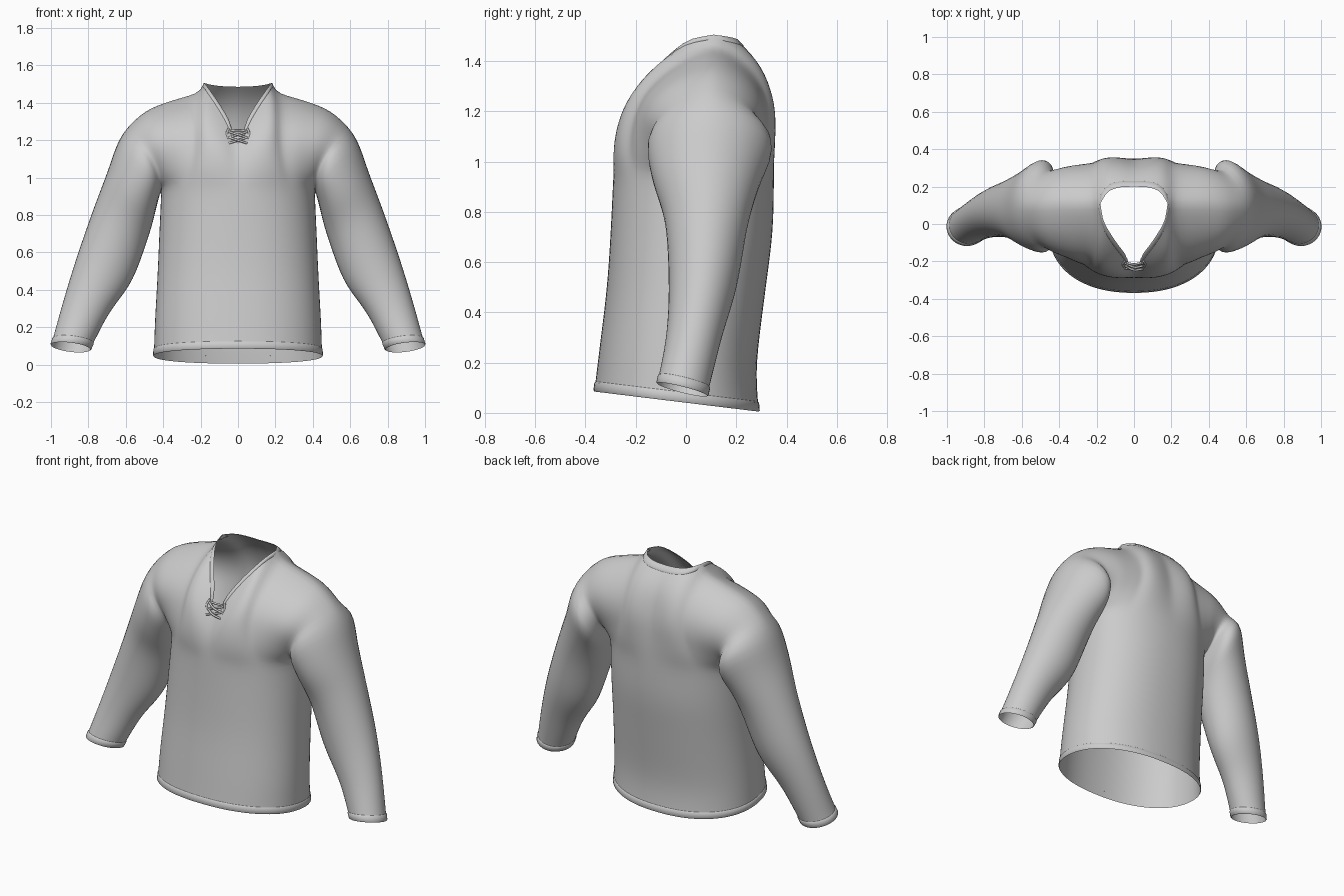
import bpy, bmesh, math
from mathutils import Vector as V

if "Cube" in bpy.data.objects:
    bpy.data.objects.remove(bpy.data.objects["Cube"])

M_NECK, M_SHOULDER, K = 12, 14, 20
M = M_NECK + M_SHOULDER


def spline(pts, n):
    """Smooth curve through pts, resampled to n equal steps."""
    p = [V(q) for q in pts]
    p = [2 * p[0] - p[1]] + p + [2 * p[-1] - p[-2]]
    d = []
    for i in range(1, len(p) - 2):
        a, b, c, e = p[i - 1:i + 3]
        for k in range(12):
            t = k / 12
            d.append(0.5 * (2 * b + (c - a) * t + (2 * a - 5 * b + 4 * c - e) * t * t
                            + (3 * b - a - 3 * c + e) * t ** 3))
    d.append(p[-2].copy())
    cum = [0]
    for a, b in zip(d, d[1:]):
        cum.append(cum[-1] + (b - a).length)
    out, i = [], 0
    for k in range(n):
        s = cum[-1] * k / n
        while cum[i + 1] < s:
            i += 1
        out.append(d[i].lerp(d[i + 1], (s - cum[i]) / max(cum[i + 1] - cum[i], 1e-9)))
    return out + [d[-1]]


def make_object(name, bm, mirror=True):
    me = bpy.data.meshes.new(name)
    bm.to_mesh(me)
    bm.free()
    for f in me.polygons:
        f.use_smooth = True
    ob = bpy.data.objects.new(name, me)
    bpy.context.collection.objects.link(ob)
    if mirror:
        m = ob.modifiers.new("mirror", 'MIRROR')
        m.merge_threshold = 0.0005
    return ob


# Shared seams of the right half
shoulder = spline([(.18, .11, 1.505), (.2, .115, 1.468), (.3, .11, 1.437), (.4, .11, 1.405),
                   (.5, .1, 1.36), (.6, .1, 1.27)], M_SHOULDER)
neck_front = spline([(0, -.215, 1.22), (.033, -.205, 1.235), (.045, -.165, 1.30),
                     (.1, -.09, 1.395), (.16, .01, 1.48), (.18, .11, 1.505)], M_NECK)
neck_back = spline([(0, .2, 1.485), (.08, .195, 1.488), (.14, .17, 1.495),
                    (.18, .11, 1.505)], M_NECK)
hole_front = spline([(.41, .06, .93), (.415, -.05, .96), (.435, -.105, 1.04), (.5, -.115, 1.15),
                     (.565, -.03, 1.235), (.6, .1, 1.27)], K)
hole_back = spline([(.41, .06, .93), (.42, .17, .97), (.43, .265, 1.07), (.49, .275, 1.17),
                    (.56, .2, 1.245), (.6, .1, 1.27)], K)
centre_front = spline([(0, -.29, .93), (0, -.275, 1.05), (0, -.245, 1.15), (0, -.215, 1.22)], K)
centre_back = spline([(0, .35, .93), (0, .347, 1.08), (0, .335, 1.22), (0, .295, 1.36),
                      (0, .235, 1.45), (0, .2, 1.485)], K)

# Torso sections: half width, front y, back y, side y, front z, back z
SECTIONS = [(.45, -.365, .29, -.04, .085, .005), (.445, -.345, .28, -.03, .25, .18),
            (.43, -.315, .315, 0, .5, .48), (.42, -.30, .345, .03, .72, .72),
            (.41, -.29, .35, .06, .93, .93)]


def section_point(sec, j, front):
    w, yf, yb, yc, zf, zb = sec
    a = j / M * math.pi / 2
    y = yc + ((yf if front else yb) - yc) * max(math.cos(a), 0) ** .9
    return V((w * math.sin(a) ** .9, y, zf + (zb - zf) * (y - yf) / (yb - yf)))


def panel(front):
    """Columns of points from hem to neck or shoulder."""
    top = (neck_front if front else neck_back) + shoulder[1:]
    hole = hole_front if front else hole_back
    centre = centre_front if front else centre_back
    cols = []
    for j in range(M + 1):
        low = spline([section_point(s, j, front) for s in SECTIONS], 18)
        s, a, t = j / M, low[-1], top[j]
        for i in range(1, K + 1):
            h = i / K
            if i == K:
                q = t
            elif j == 0:
                q = centre[i]
            elif j == M:
                q = hole[i]
            else:
                q = (a.lerp(t, h) + centre[i].lerp(hole[i], s)
                     - centre[0].lerp(centre[-1], h).lerp(hole[0].lerp(hole[-1], h), s))
                if front:
                    q = q + V((0, -.035, .02)) * math.sin(math.pi * s) * math.sin(math.pi * h)
            low.append(q)
        cols.append(low)
    return cols


# Sleeve sections: inner x,z, outer x,z, front y, back y, inward push of front and back
SLEEVE = [((.425, .885), (.645, 1.19), -.16, .355, .06), ((.445, .80), (.70, 1.03), -.135, .30, .02),
          ((.475, .69), (.775, .83), -.085, .25, 0), ((.565, .45), (.865, .57), -.07, .205, 0),
          ((.69, .27), (.935, .34), -.08, .145, 0), ((.79, .08), (1.0, .105), -.115, .085, 0)]
loop = hole_front + hole_back[-2:0:-1]
sleeve_cols = []
for k in range(2 * K):
    phi = math.pi * k / K
    pts = [loop[k]]
    for n, ((ix, iz), (ox, oz), yf, yb, push) in enumerate(SLEEVE):
        c, s = math.cos(phi), math.sin(phi)
        ym, r = (yf + yb) / 2, (yb - yf) / 2
        tilt = .025 * s if n == len(SLEEVE) - 1 else 0
        pts.append(V(((ix + ox) / 2 + (ix - ox) / 2 * c - push * s * s, ym - r * s,
                      (iz + oz) / 2 + (iz - oz) / 2 * c + push * .7 * s * s + tilt)))
    sleeve_cols.append(spline(pts, 30))

# Shirt body with joined sleeves
bm = bmesh.new()
cache = {}


def vert(p):
    key = tuple(round(c, 4) + 0.0 for c in p)
    if key not in cache:
        cache[key] = bm.verts.new(p)
    return cache[key]


def add_grid(cols, closed=False):
    g = [[vert(p) for p in c] for c in cols]
    for a, b in zip(g, g[1:] + (g[:1] if closed else [])):
        for i in range(len(a) - 1):
            f = list(dict.fromkeys((a[i], b[i], b[i + 1], a[i + 1])))
            if len(f) > 2 and not bm.faces.get(f):
                bm.faces.new(f)
    return g


gf, gb = add_grid(panel(True)), add_grid(panel(False))
gs = add_grid(sleeve_cols, True)
pinned = {c[0] for c in gf + gb} | {c[-1] for c in gs}
pinned |= {c[-1] for g in (gf, gb) for c in g[:M_NECK + 1]}
free = [v for v in bm.verts if v not in pinned]
for _ in range(4):
    bmesh.ops.smooth_vert(bm, verts=free, factor=.5, mirror_clip_x=True, clip_dist=.0005,
                          use_axis_x=True, use_axis_y=True, use_axis_z=True)
bmesh.ops.recalc_face_normals(bm, faces=bm.faces)
bm.normal_update()
if gf[3][10].normal.y > 0:
    bmesh.ops.reverse_faces(bm, faces=bm.faces)
edge_cols = {
    "hem": [[v.co.copy() for v in c] for c in gf + gb[-2::-1]],
    "cuff": [[v.co.copy() for v in c[::-1]] for c in gs + gs[:1]],
    "collar": [[v.co.copy() for v in c[::-1]] for c in gf[:M_NECK + 1] + gb[M_NECK - 1::-1]],
}
make_object("shirt", bm)


def walk(col, d):
    """Point at distance d along a column."""
    for a, b in zip(col, col[1:]):
        step = (b - a).length
        if d <= step:
            return a.lerp(b, d / max(step, 1e-9))
        d -= step
    return col[-1]


def band(name, cols, width, ref):
    """Slightly raised strip sewn along an open edge."""
    b = bmesh.new()
    g = [[b.verts.new(walk(c, width * t)) for t in (0, .12, .88, 1)] for c in cols]
    for p, q in zip(g, g[1:]):
        for i in range(3):
            b.faces.new((p[i], q[i], q[i + 1], p[i + 1]))
    bmesh.ops.recalc_face_normals(b, faces=b.faces)
    b.normal_update()
    moves = []
    for c in g:
        for v in c[1:3]:
            n = v.normal.copy()
            if n.dot(v.co - V(ref)) < 0:
                n.negate()
            if abs(v.co.x) < .0005:
                n.x = 0
            moves.append((v, n * .004))
    for v, m in moves:
        v.co += m
    make_object(name, b)


band("hem_band", edge_cols["hem"], .04, (0, 0, .1))
band("cuff_band", edge_cols["cuff"], .04, (.89, -.01, .1))
band("collar_band", edge_cols["collar"], .042, (0, .03, 1.1))


# Neck lacing
def cord(name, pts, r=.006):
    cu = bpy.data.curves.new(name, 'CURVE')
    cu.dimensions = '3D'
    cu.bevel_depth, cu.bevel_resolution, cu.use_fill_caps = r, 2, True
    s = cu.splines.new('POLY')
    q = spline(pts, 10)
    s.points.add(len(q) - 1)
    for p, c in zip(s.points, q):
        p.co = (*c, 1)
    s.use_smooth = True
    bpy.context.collection.objects.link(bpy.data.objects.new(name, cu))


def lace_point(x, z, out=.01):
    return (x, -.218 + (z - 1.22) * .5 - out + abs(x) * .15, z)


for side in (-1, 1):
    for n, z in enumerate((1.245, 1.215)):
        cord("lace_cross", [lace_point(-.05 * side, z), lace_point(0, z - .016, .014 + .004 * side),
                            lace_point(.05 * side, z - .032)])
    cord("lace_end", [lace_point(.05 * side, 1.262), lace_point(.06 * side, 1.235, .014),
                      lace_point(.052 * side, 1.205)])
cord("lace_bar", [lace_point(-.04, 1.25), lace_point(0, 1.253, .014), lace_point(.04, 1.25)])
